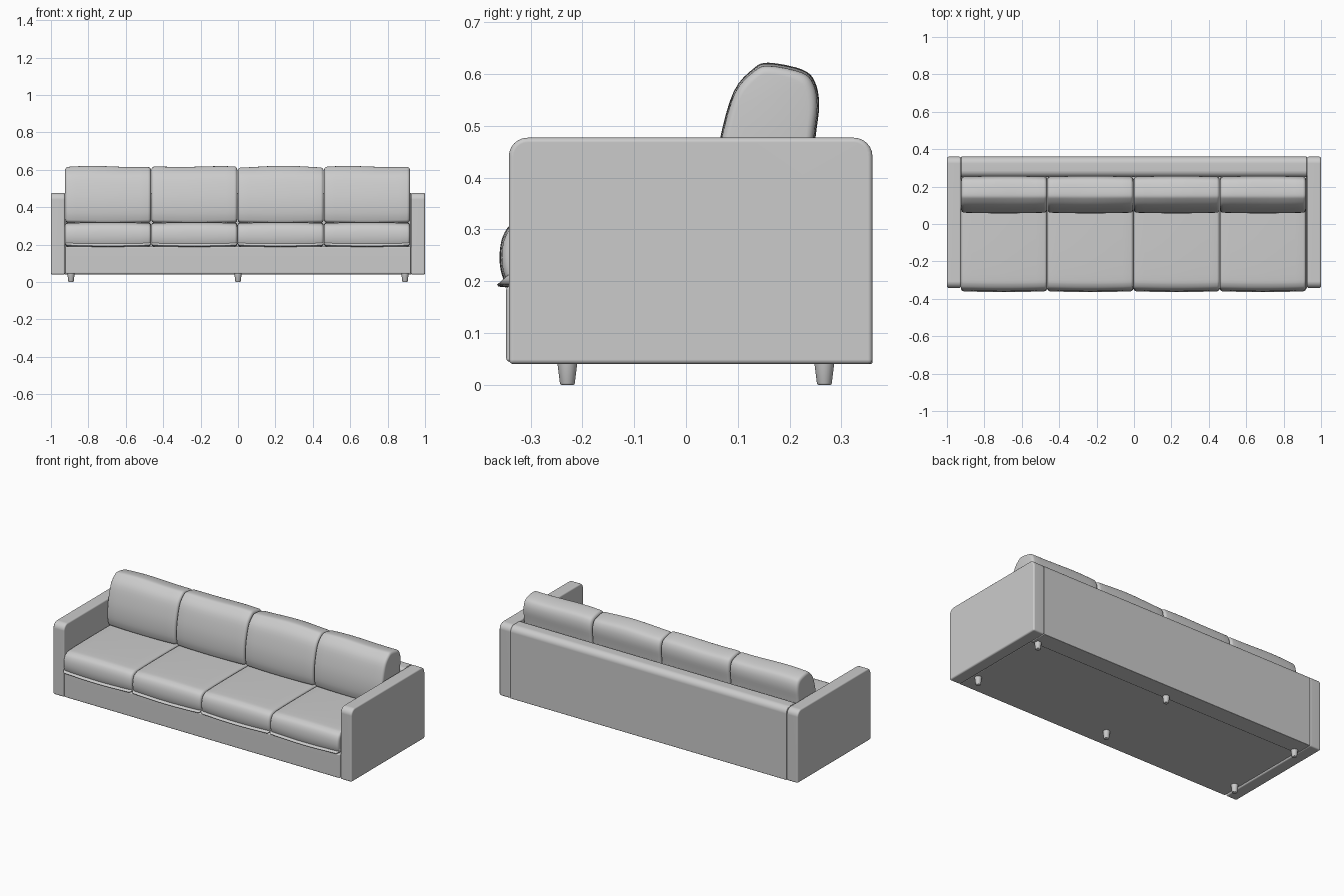
import bpy, bmesh, math
from mathutils import Vector

if "Cube" in bpy.data.objects:
    bpy.data.objects.remove(bpy.data.objects["Cube"], do_unlink=True)

# One plain upholstery colour
GREY = (0.6, 0.6, 0.6, 1)
fabric = bpy.data.materials.new("light_grey")
fabric.use_nodes = True
fabric.diffuse_color = GREY
fabric.node_tree.nodes["Principled BSDF"].inputs["Base Color"].default_value = GREY


def finish(name, bm, weighted=False):
    bmesh.ops.recalc_face_normals(bm, faces=bm.faces[:])
    for f in bm.faces:
        f.smooth = True
    mesh = bpy.data.meshes.new(name)
    bm.to_mesh(mesh)
    bm.free()
    mesh.set_sharp_from_angle(angle=math.radians(42))
    mesh.materials.append(fabric)
    obj = bpy.data.objects.new(name, mesh)
    bpy.context.collection.objects.link(obj)
    if weighted:
        mod = obj.modifiers.new("flat_panels", "WEIGHTED_NORMAL")
        mod.keep_sharp = True
    return obj


def panel(name, lo, hi, top_round, edge_round):
    """Box with large rounding on its upper long edges, small on the rest."""
    lo, hi = Vector(lo), Vector(hi)
    bm = bmesh.new()
    bmesh.ops.create_cube(bm, size=1)
    for v in bm.verts:
        v.co = Vector([(a + b) / 2 + c * (b - a) for a, b, c in zip(lo, hi, v.co)])
    if top_round:
        edges = [e for e in bm.edges
                 if all(v.co.z > hi.z - 0.001 for v in e.verts)
                 and abs(e.verts[0].co.y - e.verts[1].co.y) < 0.001]
        bmesh.ops.bevel(bm, geom=edges, offset=top_round, segments=6,
                        profile=0.5, affect='EDGES')
    edges = [e for e in bm.edges if e.calc_face_angle(0) > math.radians(40)]
    bmesh.ops.bevel(bm, geom=edges, offset=edge_round, segments=3,
                    profile=0.5, affect='EDGES')
    return finish(name, bm, True)


def smooth_loop(points, steps=4):
    """Closed Catmull-Rom curve through the points."""
    out, n = [], len(points)
    for i in range(n):
        a, b, c, d = [Vector(points[(i + k) % n]) for k in (-1, 0, 1, 2)]
        for s in range(steps):
            t = s / steps
            out.append(0.5 * (2 * b + (c - a) * t + (2 * a - 5 * b + 4 * c - d) * t ** 2
                              + (3 * b - a - 3 * c + d) * t ** 3))
    return out


def cushion(name, x0, x1, profile, rim, puff, wave=0.0, phase=0.0):
    """Side profile lofted across the width with soft, puffed ends."""
    loop = smooth_loop(profile)
    ys, zs = [p.x for p in loop], [p.y for p in loop]
    cy, cz = (min(ys) + max(ys)) / 2, (min(zs) + max(zs)) / 2
    hy, hz = (max(ys) - min(ys)) / 2, (max(zs) - min(zs)) / 2
    # Stations across the width: quarter-round rims, then an even body
    arc = [math.radians(a) for a in (0, 22, 45, 68, 90)]
    ends = [(rim * (1 - math.cos(a)), rim * (1 - math.sin(a))) for a in arc]
    width = x1 - x0
    body = [(rim + (width - 2 * rim) * i / 10, 0) for i in range(1, 10)]
    stations = ends + body + [(width - d, inset) for d, inset in reversed(ends)]
    bm = bmesh.new()
    rings = []
    for d, inset in stations:
        u = d / width
        grow = puff * (math.sin(math.pi * u) - 1) - inset
        ring = []
        for p in loop:
            high = max(0, (p.y - cz) / hz)
            y = cy + (p.x - cy) * (hy + grow) / hy
            z = cz + (p.y - cz) * (hz + grow) / hz
            z += wave * high ** 2 * math.sin(2 * math.pi * u + phase)
            ring.append(bm.verts.new((x0 + d, y, z)))
        rings.append(ring)
    n = len(loop)
    for r, s in zip(rings, rings[1:]):
        for i in range(n):
            bm.faces.new((r[i], r[(i + 1) % n], s[(i + 1) % n], s[i]))
    bm.faces.new(rings[0])
    bm.faces.new(rings[-1])
    return finish(name, bm)


# Frame: arms, back and base
for side, sx in (("left", 1), ("right", -1)):
    xs = sorted((sx * 0.925, sx * 1.0))
    panel(side + "_arm", (xs[0], -0.342, 0.04), (xs[1], 0.36, 0.477), 0.036, 0.009)
panel("back_panel", (-0.925, 0.25, 0.04), (0.925, 0.36, 0.477), 0.036, 0.004)
panel("base", (-0.924, -0.347, 0.045), (0.924, 0.255, 0.19), 0, 0.006)

# Cushions
seat_profile = [(-0.335, 0.187), (-0.353, 0.205), (-0.36, 0.245), (-0.353, 0.288),
                (-0.33, 0.313), (-0.27, 0.321), (0, 0.323), (0.23, 0.318),
                (0.25, 0.295), (0.25, 0.21), (0.235, 0.188), (0, 0.187)]
back_profile = [(0.085, 0.315), (0.062, 0.34), (0.057, 0.4), (0.066, 0.477),
                (0.092, 0.565), (0.13, 0.608), (0.16, 0.619), (0.225, 0.606),
                (0.249, 0.583), (0.257, 0.54), (0.25, 0.477), (0.24, 0.38),
                (0.225, 0.325), (0.2, 0.315)]
pitch = 0.4615
for i in range(4):
    x = -0.926 + i * pitch
    cushion(f"seat_cushion_{i + 1}", x + 0.001, x + pitch - 0.001,
            seat_profile, 0.014, 0.005)
    cushion(f"back_cushion_{i + 1}", x + 0.002, x + pitch - 0.001,
            back_profile, 0.016, 0.004, 0.003, i * 2.2)

# Tapered feet
for row, y in (("front", -0.229), ("back", 0.267)):
    for place, x in (("right", -0.893), ("middle", 0), ("left", 0.893)):
        bm = bmesh.new()
        bmesh.ops.create_cone(bm, cap_ends=True, segments=24, radius1=0.014,
                              radius2=0.02, depth=0.048)
        rim = [e for e in bm.edges if all(v.co.z < 0 for v in e.verts)]
        bmesh.ops.bevel(bm, geom=rim, offset=0.003, segments=2, profile=0.5,
                        affect='EDGES')
        bmesh.ops.translate(bm, vec=(x, y, 0.024), verts=bm.verts[:])
        finish(f"{row}_{place}_foot", bm)
